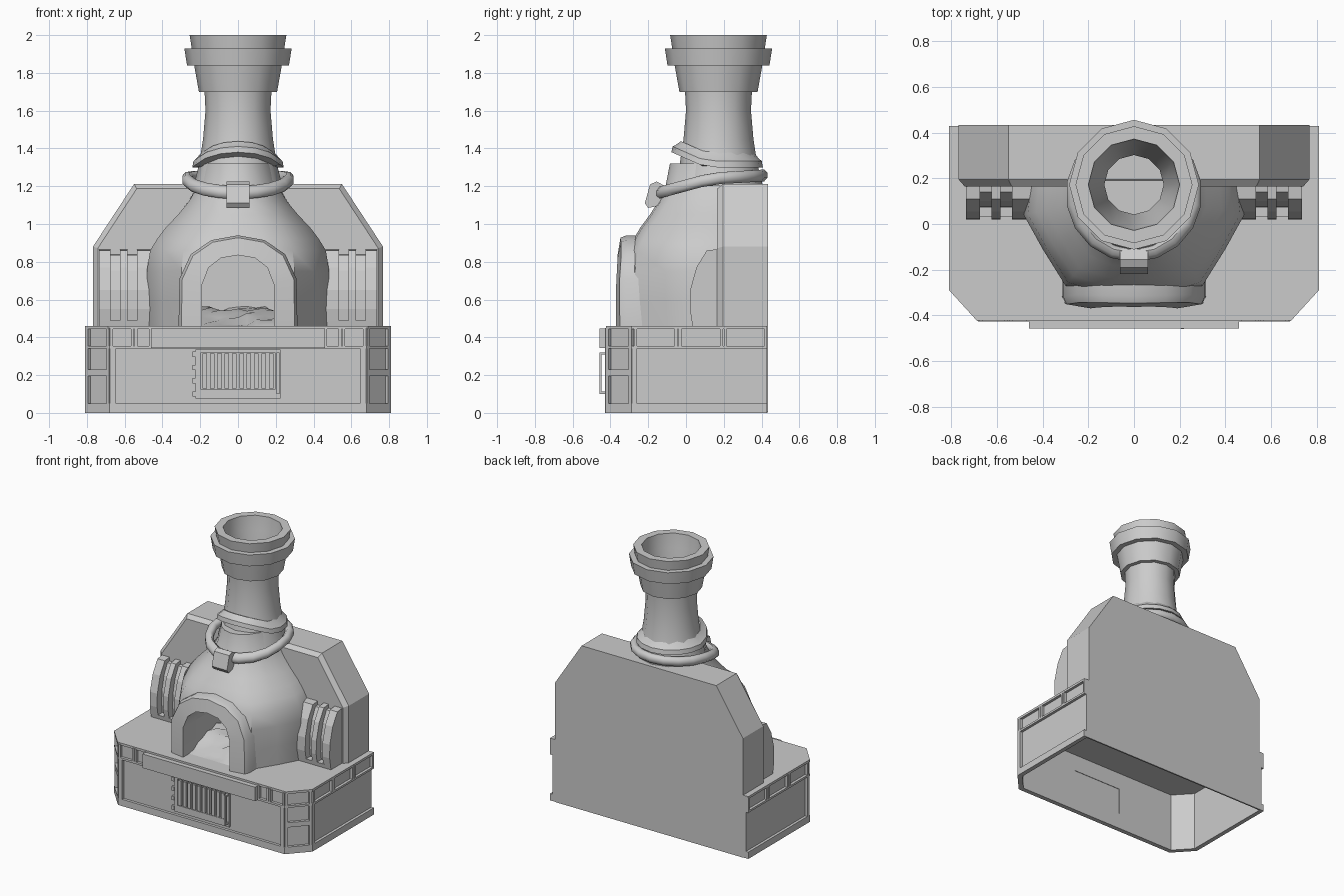
import bpy, bmesh, math, random
from mathutils import Vector

if "Cube" in bpy.data.objects:
    bpy.data.objects.remove(bpy.data.objects["Cube"])

random.seed(4)


def finish(name, bm, smooth=None):
    bmesh.ops.recalc_face_normals(bm, faces=bm.faces)
    me = bpy.data.meshes.new(name)
    bm.to_mesh(me)
    bm.free()
    ob = bpy.data.objects.new(name, me)
    bpy.context.collection.objects.link(ob)
    bpy.ops.object.select_all(action='DESELECT')
    ob.select_set(True)
    bpy.context.view_layer.objects.active = ob
    if smooth:
        bpy.ops.object.shade_smooth_by_angle(angle=math.radians(smooth))
    return ob


def loft(name, rings, caps=(True, True), loop=False, smooth=None):
    """Join rings of 3D points into a skin."""
    bm = bmesh.new()
    vs = [[bm.verts.new(p) for p in r] for r in rings]
    n = len(vs[0])
    pairs = list(zip(vs, vs[1:])) + ([(vs[-1], vs[0])] if loop else [])
    for a, b in pairs:
        for i in range(n):
            j = (i + 1) % n
            bm.faces.new((a[i], a[j], b[j], b[i]))
    if not loop:
        for r, c in ((vs[0], caps[0]), (vs[-1], caps[1])):
            if c:
                bm.faces.new(r)
    return finish(name, bm, smooth)


def box(name, x0, x1, y0, y1, z0, z1):
    q = [(x0, y0), (x1, y0), (x1, y1), (x0, y1)]
    return loft(name, [[(x, y, z) for x, y in q] for z in (z0, z1)])


def bar(name, p, q, a, b, z0, z1, t=0.02):
    """Strip on the wall p-q, from distance a to b along it, standing out by t."""
    p, q = Vector(p), Vector(q)
    d = (q - p).normalized()
    o = Vector((d.y, -d.x))
    if o.dot(p + q - Vector((0, 0.02))) < 0:
        o = -o
    pts = [p + d * a - o * .008, p + d * b - o * .008, p + d * b + o * t, p + d * a + o * t]
    return loft(name, [[(v.x, v.y, z) for v in pts] for z in (z0, z1)])


def lathe(name, prof, cy, n, dz=lambda y: 0, smooth=30):
    """Spin a closed (r, z) profile about x=0, y=cy; dz tilts it by depth."""
    rings = []
    for k in range(n):
        t = 2 * math.pi * k / n
        s, c = math.sin(t), math.cos(t)
        rings.append([(r * s, cy + r * c, z + dz(r * c)) for r, z in prof])
    return loft(name, rings, loop=True, smooth=smooth)


def cut(ob, cutter):
    m = ob.modifiers.new("cut", 'BOOLEAN')
    m.object, m.solver = cutter, 'EXACT'
    bpy.context.view_layer.objects.active = ob
    bpy.ops.object.modifier_apply(modifier=m.name)
    bpy.data.objects.remove(cutter)


def mirrored(half):
    return half + [(-x, z) for x, z in reversed(half) if x > 0]


# Hollow base, open below, with an opening behind the grate
A, B, C = (.79, .43), (.79, -.28), (.672, -.408)
outline = [A, B, C, (-C[0], C[1]), (-B[0], B[1]), (-A[0], A[1])]
base = loft("base_shell", [[(x, y, z) for x, y in outline] for z in (0, .45)], caps=(False, True))
sol = base.modifiers.new("thick", 'SOLIDIFY')
sol.thickness, sol.offset = .015, -1
bpy.ops.object.modifier_apply(modifier=sol.name)
cut(base, box("hole", -.2, .2, -.5, -.3, .12, .315))
top = [(x * 1.025, y if y > 0 else y * 1.035) for x, y in outline]
loft("table_top", [[(x, y, z) for x, y in top] for z in (.443, .46)])

# Plinth, trim rails, posts and corner panels around the base
for s in (1, -1):
    a, b, c = [(s * x, y) for x, y in (A, B, C)]
    mid = (0, C[1])
    L = (Vector(c) - Vector(b)).length
    for z0, z1 in ((0, .05), (.34, .355)):
        bar("side_rail", a, b, 0, .718, z0, z1)
        bar("corner_rail", b, c, -.008, L + .008, z0, z1)
        bar("front_rail", c, mid, -.008, C[0], z0, z1)
    for d in (0, .215, .235, .455, .475, .69):
        bar("side_post", a, b, d, d + .015, .35, .45)
    for d in (-.005, .105, .125, .2):
        bar("front_post", c, mid, d, d + .015, .35, .45)
    bar("front_stile", c, mid, -.005, .025, .04, .35)
    bar("side_stile", a, b, .69, .715, .04, .35)
    for d in (-.006, L - .014):
        bar("corner_stile", b, c, d, d + .02, .04, .45)
    bar("corner_mid_rail", b, c, 0, L, .195, .23)

# Front beam
box("front_beam", -.46, .46, -.457, -.4, .343, .446)

# Grate door with bars, frame, hinges and handle
box("grate_back", -.2, .2, -.412, -.4, .12, .32)
for x0, x1, z0, z1 in ((-.225, .225, .32, .335), (-.225, .225, .075, .125),
                       (-.225, -.195, .125, .32), (.195, .225, .125, .32)):
    box("grate_frame", x0, x1, -.425, -.4, z0, z1)
for i in range(10):
    x = -.176 + i * .039
    box("grate_bar", x - .012, x + .012, -.43, -.408, .13, .315)
for z in (.1, .17, .24, .31):
    box("hinge", -.242, -.222, -.43, -.4, z - .014, z + .014)
box("grate_handle", .205, .22, -.459, -.447, .1, .32)
for z in (.1, .308):
    box("handle_arm", .205, .22, -.455, -.42, z, z + .012)

# Back wall with clipped shoulders and bevelled front edge
wall = [(.768, .0), (.768, .88), (.55, 1.212), (-.55, 1.212), (-.768, .88), (-.768, .0)]
face = [(.742, .44), (.742, .872), (.536, 1.187), (-.536, 1.187), (-.742, .872), (-.742, .44)]
loft("back_wall", [[(x, .433, z) for x, z in wall],
                   [(x, .195, max(z, .44)) for x, z in wall],
                   [(x, .165, z) for x, z in face]])

# Dome: plan shape blending up into the round neck
plan = [(.465, .19), (.483, .04), (.40, -.11), (.30, -.27), (.15, -.31), (0, -.32)]
plan = mirrored(plan)
neck = [(.19 * math.cos(math.pi * i / 10), .19 - .275 * math.sin(math.pi * i / 10)) for i in range(11)]
levels = [(.44, .03), (.6, .01), (.75, 0), (.86, .06), (.92, .18), (.98, .33), (1.05, .55),
          (1.12, .74), (1.2, .9), (1.32, 1.0)]
dome = loft("oven_dome", [[(p[0] + (q[0] - p[0]) * f, p[1] + (q[1] - p[1]) * f, z)
                           for p, q in zip(plan, neck)] for z, f in levels], smooth=40)
inner = mirrored([(.19, .45), (.19, .68), (.155, .77), (.09, .82), (0, .835)])
outer = mirrored([(.315, .45), (.31, .71), (.25, .84), (.14, .915), (0, .94)])
cut(dome, loft("mouth", [[(x, y, z) for x, z in inner] for y in (-.6, .12)]))


# Door arch, front face bowed and leaning back
def front(x, z):
    return -.382 + .35 * x * x + max(0, z - .72) * .17


rings = []
for (ox, oz), (ix, iz) in zip(outer, inner):
    ex, ez = ox + (ix - ox) * .12, oz + (iz - oz) * .12
    rings.append([(ox, -.2, oz), (ox, front(ox, oz) + .03, oz), (ex, front(ex, ez), ez),
                  (ix, front(ix, iz), iz), (ix, -.22, iz)])
loft("door_arch", rings, smooth=35)

# Ash bed inside the mouth
bm = bmesh.new()
bmesh.ops.create_grid(bm, x_segments=8, y_segments=8, size=.5)
for v in bm.verts:
    u, w = v.co.x, v.co.y
    h = .46 + .085 * max(0, min(1, (w + .5) * 1.6)) + random.uniform(-.015, .02)
    v.co = (u * .385, -.09 + w * .42, h if w > -.49 else .461)
finish("ash_bed", bm, 60)

# Ribbed side vents
vent = [(.18, .45), (.18, .868), (.11, .86), (.055, .77), (.022, .65), (.02, .55), (.037, .45)]
core = [(.18, .45), (.18, .84), (.14, .835), (.1, .755), (.075, .65), (.073, .55), (.085, .45)]
low = [(.18, .45), (.18, .49), (.03, .49), (.037, .45)]
for s in (1, -1):
    for name, prof, spans in (("vent_rib", vent, ((.44, .535), (.585, .625), (.675, .735))),
                              ("vent_core", core, ((.45, .73),)), ("vent_sill", low, ((.45, .73),))):
        for x0, x1 in spans:
            loft(name, [[(s * x, y, z) for y, z in prof] for x in (x0, x1)])

# Chimney with stepped crown and funnel opening
lathe("chimney", [(.235, 1.2), (.205, 1.32), (.185, 1.45), (.172, 1.6), (.177, 1.7), (.207, 1.7),
                  (.232, 1.84), (.27, 1.84), (.284, 1.93), (.245, 1.93), (.256, 2.0), (.2, 2.0),
                  (.19, 1.9), (.13, 1.6), (.13, 1.22)], .172, 12)
# Raised collar at the foot of the chimney
lathe("chimney_collar", [(.18, 1.3), (.242, 1.3), (.236, 1.333), (.222, 1.345), (.192, 1.38), (.16, 1.38)],
      .165, 16, lambda y: .075 * max(0, (-.06 - y) / .17))
# Sagging strap ring and its clasp
tube = [(.27 + .031 * math.cos(k * math.pi / 4 + .39), 1.24 + .034 * math.sin(k * math.pi / 4 + .39))
        for k in range(8)]
lathe("strap_ring", tube, .132, 18, lambda y: y * (.06 if y > 0 else .27), 50)
clasp = [(-.155, 1.225), (-.19, 1.21), (-.218, 1.11), (-.2, 1.085), (-.13, 1.1), (-.11, 1.2)]
loft("strap_clasp", [[(x, y, z) for y, z in clasp] for x in (-.062, .062)])
